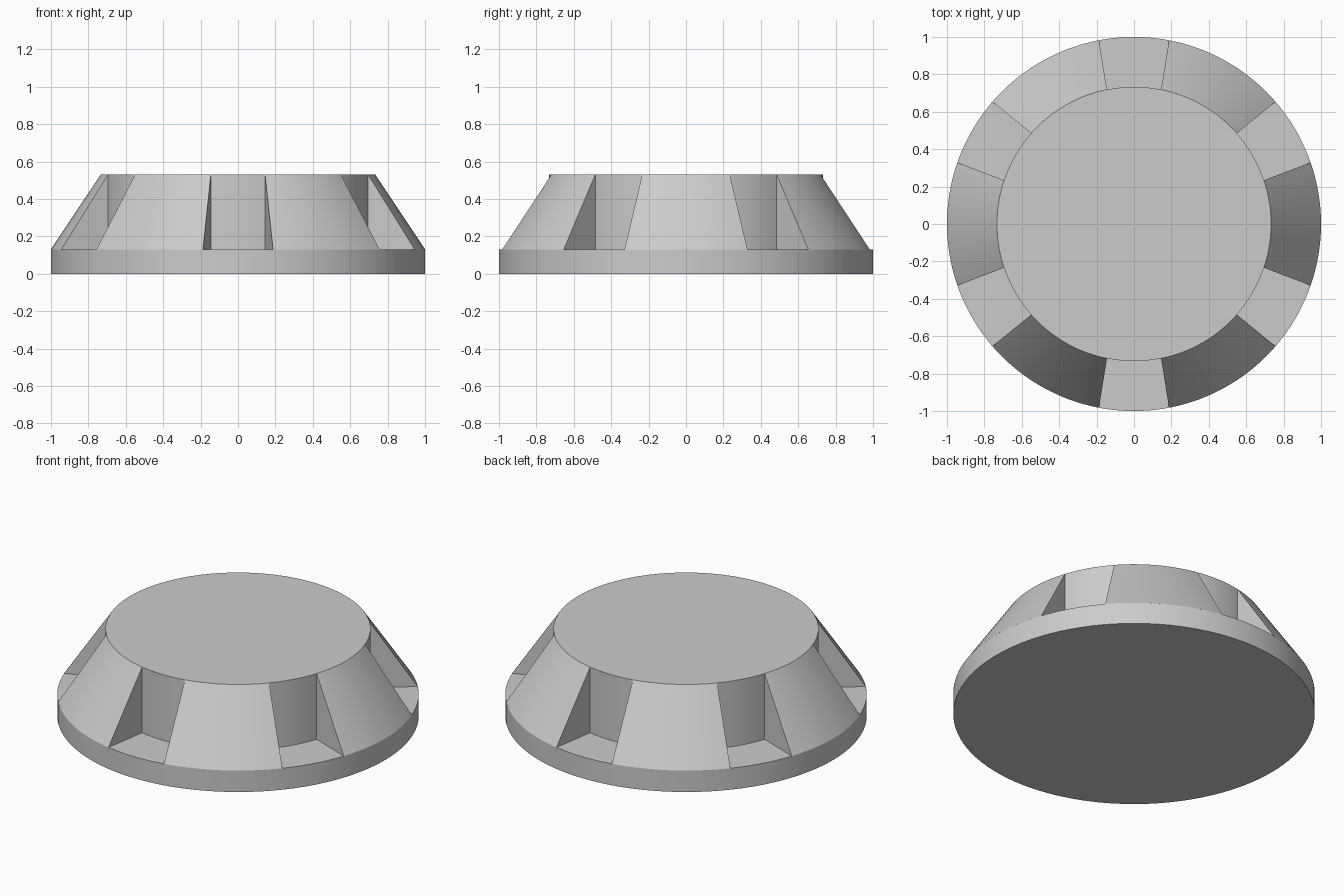
import bpy
import bmesh
from math import cos, sin, radians

cube = bpy.data.objects.get("Cube")
if cube:
    bpy.data.objects.remove(cube, do_unlink=True)

BASE_TOP, TOP = 0.131, 0.532
BASE_R, CORE_R = 1.0, 0.733
SEGMENTS = 128

grey = bpy.data.materials.new("light_grey")
grey.use_nodes = True
colour = (0.6, 0.6, 0.6, 1)
grey.diffuse_color = colour
grey.node_tree.nodes["Principled BSDF"].inputs["Base Color"].default_value = colour


def finish(obj, name):
    obj.name = name
    obj.data.materials.append(grey)
    bpy.ops.object.select_all(action='DESELECT')
    obj.select_set(True)
    bpy.context.view_layer.objects.active = obj
    bpy.ops.object.shade_smooth_by_angle(angle=radians(25))


def disc(name, radius, bottom, top):
    bpy.ops.mesh.primitive_cylinder_add(
        vertices=SEGMENTS, radius=radius, depth=top - bottom,
        location=(0, 0, (bottom + top) / 2))
    finish(bpy.context.object, name)


def wedge(name, centre, outer_half, inner_half, steps=16):
    """Sloping grip block: a triangular section swept round an arc."""
    bm = bmesh.new()
    section = ((BASE_R, BASE_TOP, outer_half),
               (CORE_R, TOP, inner_half),
               (CORE_R, BASE_TOP, inner_half))
    rings = []
    for i in range(steps + 1):
        t = 2 * i / steps - 1
        ring = []
        for r, z, half in section:
            a = radians(centre + t * half)
            ring.append(bm.verts.new((r * cos(a), r * sin(a), z)))
        rings.append(ring)
    for a, b in zip(rings, rings[1:]):
        for k in range(3):
            n = (k + 1) % 3
            bm.faces.new((a[k], b[k], b[n], a[n]))
    bm.faces.new(rings[0])
    bm.faces.new(rings[-1])
    bmesh.ops.recalc_face_normals(bm, faces=bm.faces)
    mesh = bpy.data.meshes.new(name)
    bm.to_mesh(mesh)
    bm.free()
    obj = bpy.data.objects.new(name, mesh)
    bpy.context.collection.objects.link(obj)
    finish(obj, name)


# Flat base and raised centre
disc("base_disc", BASE_R, 0, BASE_TOP)
disc("centre_core", CORE_R, BASE_TOP, TOP)

# Six sloping blocks with open slots between them
for i in range(6):
    wedge(f"slope_block_{i + 1}", i * 60, 19.2, 18.6)
